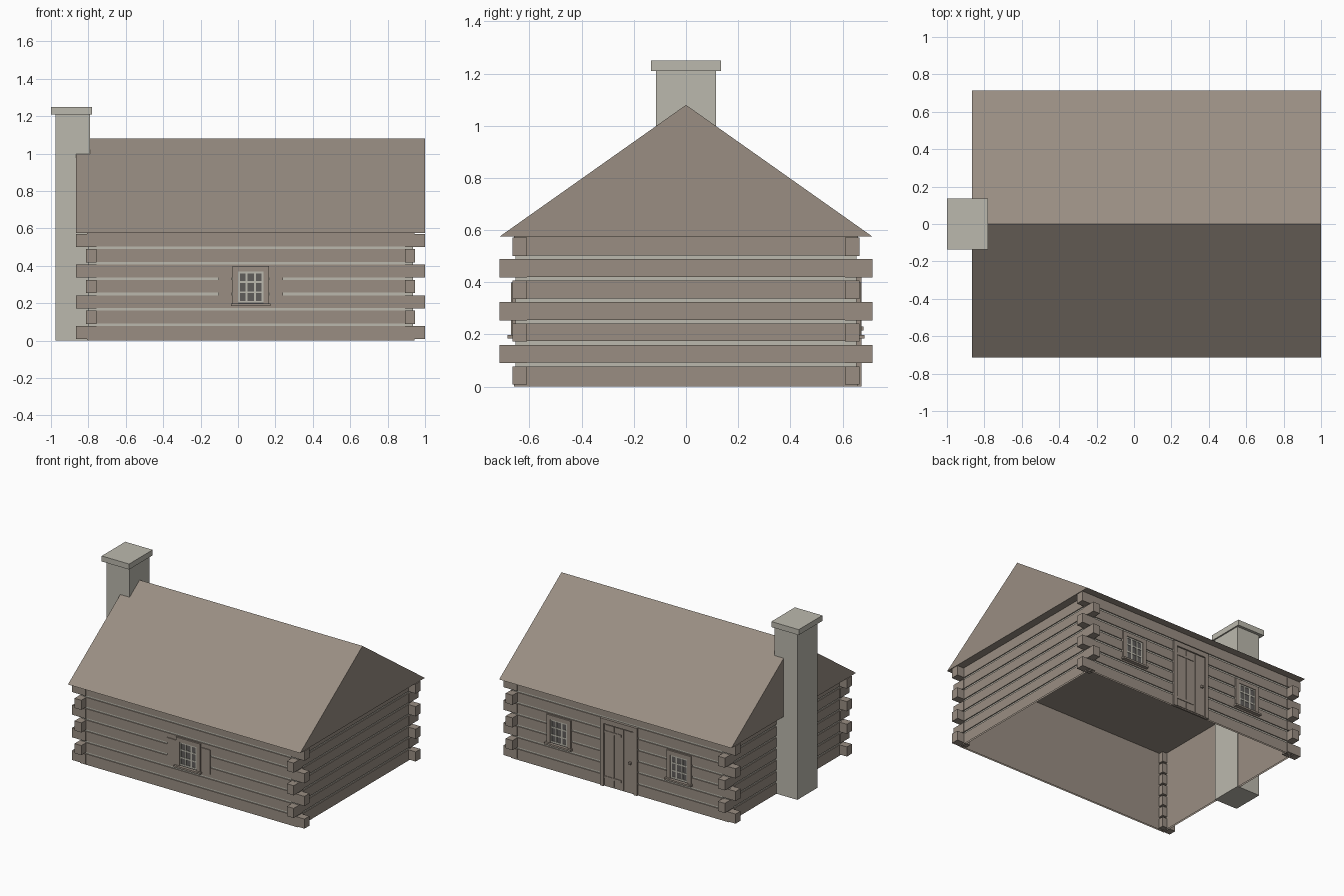
import bpy
import bmesh
from mathutils import Matrix, Vector

cube = bpy.data.objects.get("Cube")
if cube:
    bpy.data.objects.remove(cube, do_unlink=True)


def material(name, color):
    m = bpy.data.materials.new(name)
    m.use_nodes = True
    m.diffuse_color = (*color, 1)
    m.node_tree.nodes["Principled BSDF"].inputs["Base Color"].default_value = (*color, 1)
    return m


WOOD = material("weathered wood", (0.32, 0.27, 0.225))
STONE = material("pale stone", (0.50, 0.485, 0.42))
GLASS = material("dark glass", (0.115, 0.11, 0.105))

CX = 0.0675               # middle of the log walls along x
HX, HY = 0.875, 0.66      # half sizes of the log walls
EAVE, RIDGE = 0.575, 1.08
COURSES = 7
PITCH = EAVE / COURSES


def finish(name, bm, mats):
    me = bpy.data.meshes.new(name)
    bm.to_mesh(me)
    bm.free()
    for m in mats:
        me.materials.append(m)
    ob = bpy.data.objects.new(name, me)
    bpy.context.scene.collection.objects.link(ob)
    return ob


def add_box(bm, lo, hi):
    lo, hi = Vector(lo), Vector(hi)
    size = Matrix.Diagonal((hi - lo).to_4d())
    size[3][3] = 1
    bmesh.ops.create_cube(bm, size=1, matrix=Matrix.Translation((lo + hi) / 2) @ size)


def boxes(name, mat, items):
    bm = bmesh.new()
    for lo, hi in items:
        add_box(bm, lo, hi)
    return finish(name, bm, [mat])


def ring_wall(name, profile, mats):
    """Sweep (inset, z, material) levels around the rectangular plan."""
    bm = bmesh.new()
    rows = []
    for inset, z, _ in profile:
        hx, hy = HX - inset, HY - inset
        plan = ((-hx, -hy), (hx, -hy), (hx, hy), (-hx, hy))
        rows.append([bm.verts.new((CX + x, y, z)) for x, y in plan])
    for low, high, level in zip(rows, rows[1:], profile):
        for i in range(4):
            j = (i + 1) % 4
            f = bm.faces.new((low[i], low[j], high[j], high[i]))
            f.material_index = level[2]
    return finish(name, bm, mats)


# Log courses with pale chinking set back between them
levels = [(0, 0, 0)]
for i in range(1, COURSES):
    z = i * PITCH
    levels += [(0, z - 0.004, 0), (0.007, z - 0.004, 1),
               (0.007, z + 0.010, 0), (0, z + 0.010, 0)]
levels.append((0, EAVE, 0))
ring_wall("log_walls", levels, [WOOD, STONE])
ring_wall("wall_lining", [(0.012, 0, 0), (0.012, EAVE, 0)], [WOOD])

# Log ends alternate direction at every corner
ends = []
for i in range(COURSES):
    z = i * PITCH + 0.008
    ox, oy = (0.9325, 0.666) if i % 2 == 0 else (0.88, 0.715)
    for sx in (-1, 1):
        for sy in (-1, 1):
            xs = sorted((CX + sx * 0.825, CX + sx * ox))
            ys = sorted((sy * 0.61, sy * oy))
            ends.append(((xs[0], ys[0], z), (xs[1], ys[1], z + 0.07)))
boxes("corner_log_ends", WOOD, ends)

# Gabled roof with flat ceiling
bm = bmesh.new()
gables = [[bm.verts.new((x, y, z)) for y, z in ((-0.715, EAVE), (0.715, EAVE), (0, RIDGE))]
          for x in (-0.865, 1.0)]
bm.faces.new(gables[0])
bm.faces.new(gables[1])
for i in range(3):
    j = (i + 1) % 3
    bm.faces.new((gables[0][i], gables[0][j], gables[1][j], gables[1][i]))
bmesh.ops.recalc_face_normals(bm, faces=bm.faces)
finish("roof", bm, [WOOD])

# Chimney
boxes("chimney_shaft", STONE, [((-0.975, -0.115, 0), (-0.79, 0.115, 1.215))])
boxes("chimney_cap", STONE, [((-1.0, -0.135, 1.21), (-0.78, 0.135, 1.25))])


def facade(name, mat, x, side, rects):
    """Plates on the front (-1) or back (1): x0, x1, z0, z1, depth."""
    items = []
    for x0, x1, z0, z1, depth in rects:
        ys = sorted((side * (HY - 0.01), side * (HY + depth)))
        items.append(((x + x0, ys[0], z0), (x + x1, ys[1], z1)))
    return boxes(name, mat, items)


def window(name, x, side):
    w, z0, z1 = 0.068, 0.203, 0.37     # sash half width, bottom and top
    facade(name + "_frame", WOOD, x, side, [
        (-0.098, -w, 0.19, 0.40, 0.010), (w, 0.098, 0.19, 0.40, 0.010),
        (-w, w, z1, 0.40, 0.010), (-0.106, 0.106, 0.185, 0.198, 0.025)])
    facade(name + "_glass", GLASS, x, side, [(-w, w, 0.19, z1, 0.002)])
    bar = 0.005
    bars = []
    for k in range(4):
        t = k / 3
        half = 2 * bar if k in (0, 3) else bar
        px = -w + 2 * w * t
        pz = z0 + (z1 - z0) * t
        bars.append((max(-w, px - half), min(w, px + half), z0, z1, 0.005))
        bars.append((-w, w, max(z0, pz - half), min(z1, pz + half), 0.0049))
    facade(name + "_sash", STONE, x, side, bars)


window("front_window", CX, -1)
window("back_left_window", 0.555, 1)
window("back_right_window", -0.41, 1)

# Shutters on the front window
facade("shutters", WOOD, CX, -1, [(-0.173, -0.1, 0.198, 0.375, 0.006),
                                  (0.1, 0.173, 0.198, 0.375, 0.006)])

# Plank door on the back, with frame, strap hinges and knob
DX = 0.072
facade("door_frame", WOOD, DX, 1, [
    (-0.148, -0.12, 0, 0.49, 0.012), (0.12, 0.148, 0, 0.49, 0.012),
    (-0.12, 0.12, 0.455, 0.49, 0.012)])
facade("door_backing", WOOD, DX, 1, [(-0.12, 0.12, 0, 0.455, 0.001)])
facade("door_planks", WOOD, DX, 1, [
    (a, a + 0.075, 0.008, 0.448, 0.005) for a in (-0.116, -0.0375, 0.041)])
facade("door_hinges", WOOD, DX, 1, [
    (-0.02, 0.125, z, z + 0.016, 0.009) for z in (0.06, 0.39)])
facade("door_knob", WOOD, DX, 1, [(-0.1, -0.084, 0.215, 0.231, 0.02)])
